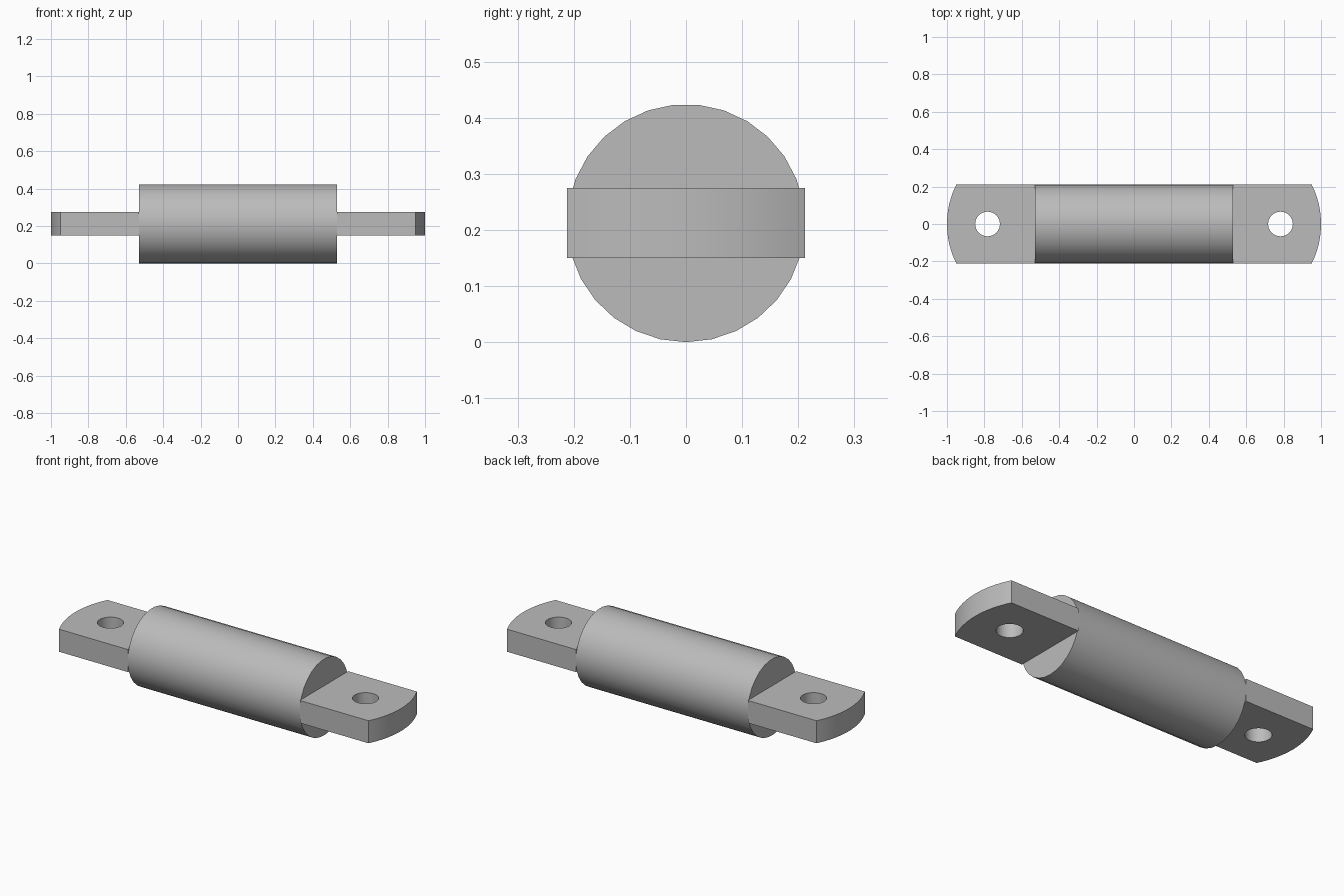
import bpy
import bmesh
from math import asin, cos, pi, radians, sin
from mathutils import Matrix

RADIUS = 0.212
BODY_END = 0.528
TAB_LOW, TAB_HIGH = 0.15, 0.275
HOLE_X, HOLE_R = 0.783, 0.066
TIP_R = 0.47

if "Cube" in bpy.data.objects:
    bpy.data.objects.remove(bpy.data.objects["Cube"])

grey = bpy.data.materials.new("plain grey")
grey.use_nodes = True
grey.diffuse_color = (0.5, 0.5, 0.5, 1)
grey.node_tree.nodes["Principled BSDF"].inputs["Base Color"].default_value = grey.diffuse_color


def make_object(name, bm):
    bmesh.ops.recalc_face_normals(bm, faces=bm.faces)
    mesh = bpy.data.meshes.new(name)
    bm.to_mesh(mesh)
    bm.free()
    mesh.materials.append(grey)
    obj = bpy.data.objects.new(name, mesh)
    bpy.context.collection.objects.link(obj)
    return obj


def select_only(obj):
    bpy.ops.object.select_all(action="DESELECT")
    obj.select_set(True)
    bpy.context.view_layer.objects.active = obj


def prism(outline, low, high):
    """Extrude a flat outline in x, y from one height to another."""
    bm = bmesh.new()
    base = bm.faces.new([bm.verts.new((x, y, low)) for x, y in outline])
    top = bmesh.ops.extrude_face_region(bm, geom=[base])["geom"]
    verts = [v for v in top if isinstance(v, bmesh.types.BMVert)]
    bmesh.ops.translate(bm, verts=verts, vec=(0, 0, high - low))
    return bm


# Cylindrical body lying along x, with one corner of its section at the bottom
section = [(RADIUS * cos(2 * pi * i / 29), RADIUS * sin(2 * pi * i / 29)) for i in range(29)]
bm = prism(section, -BODY_END, BODY_END)
bmesh.ops.transform(bm, verts=bm.verts, matrix=Matrix.Rotation(pi / 2, 4, "Y"))
bmesh.ops.translate(bm, verts=bm.verts, vec=(0, 0, RADIUS))
parts = [make_object("cylinder_body", bm)]

# Mounting tabs with a bowed tip and a round bolt hole
half_angle = asin(RADIUS / TIP_R)
for name, side in (("left_tab", 1), ("right_tab", -1)):
    angles = [half_angle * (i / 8 - 1) for i in range(17)]
    outline = [(1 - TIP_R + TIP_R * cos(a), TIP_R * sin(a)) for a in angles]
    outline += [(BODY_END, RADIUS), (BODY_END, -RADIUS)]
    tab = make_object(name, prism([(side * x, y) for x, y in outline], TAB_LOW, TAB_HIGH))

    ring = [2 * pi * i / 32 for i in range(32)]
    hole = [(side * HOLE_X + HOLE_R * cos(a), HOLE_R * sin(a)) for a in ring]
    cutter = make_object("hole_cutter", prism(hole, 0, 2 * RADIUS))
    cutter.hide_render = True
    cut = tab.modifiers.new("bolt hole", "BOOLEAN")
    cut.operation = "DIFFERENCE"
    cut.solver = "EXACT"
    cut.object = cutter
    select_only(tab)
    bpy.ops.object.modifier_apply(modifier=cut.name)
    bpy.data.objects.remove(cutter)
    parts.append(tab)

for part in parts:
    select_only(part)
    bpy.ops.object.shade_smooth_by_angle(angle=radians(30))
